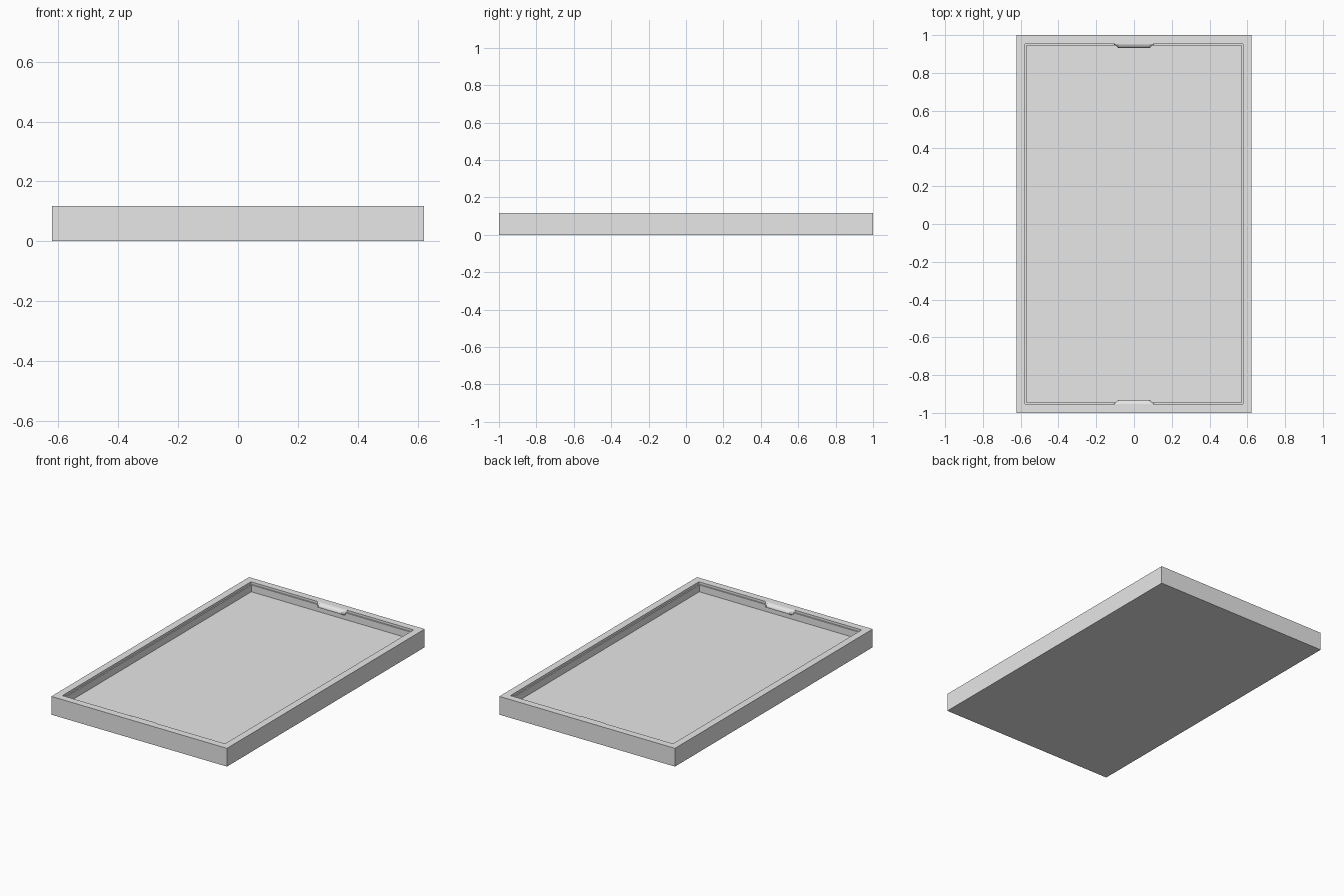
import bpy
import bmesh

if "Cube" in bpy.data.objects:
    bpy.data.objects.remove(bpy.data.objects["Cube"], do_unlink=True)

HALF_X, HALF_Y, TOP = 0.622, 1.0, 0.117
LEDGE_Z, FLOOR_Z = 0.102, 0.058
LIP, WALL = 0.046, 0.054      # rim width above and below the ledge

grey = bpy.data.materials.new("light_grey")
grey.use_nodes = True
grey.diffuse_color = (0.8, 0.8, 0.8, 1)
grey.node_tree.nodes["Principled BSDF"].inputs["Base Color"].default_value = grey.diffuse_color


def make_object(name, bm):
    bmesh.ops.recalc_face_normals(bm, faces=bm.faces)
    mesh = bpy.data.meshes.new(name)
    bm.to_mesh(mesh)
    bm.free()
    mesh.materials.append(grey)
    obj = bpy.data.objects.new(name, mesh)
    bpy.context.collection.objects.link(obj)
    return obj


def loft(bm, rings):
    """Skin a list of closed vertex rings and cap both ends."""
    loops = [[bm.verts.new(p) for p in ring] for ring in rings]
    for a, b in zip(loops, loops[1:]):
        for i in range(len(a)):
            j = (i + 1) % len(a)
            bm.faces.new((a[i], a[j], b[j], b[i]))
    bm.faces.new(loops[0])
    bm.faces.new(loops[-1])


# Tray: base, outer walls, rim, small ledge, inner walls and floor
def rectangle(inset, z):
    x, y = HALF_X - inset, HALF_Y - inset
    return [(-x, -y, z), (x, -y, z), (x, y, z), (-x, y, z)]


bm = bmesh.new()
loft(bm, [rectangle(*step) for step in (
    (0, 0), (0, TOP), (LIP, TOP), (LIP, LEDGE_Z), (WALL, LEDGE_Z), (WALL, FLOOR_Z))])
make_object("tray", bm)

# Snap tabs: rounded noses with tapered ends on the two short walls
NOSE = [(0, TOP), (0.010, 0.114), (0.018, 0.108), (0.023, 0.100),
        (0.023, 0.092), (0.008, 0.084), (0, 0.084)]


def snap_tab(name, side):
    wall_y = HALF_Y - LIP
    bm = bmesh.new()
    rings = []
    for x, reach in ((-0.105, 0.1), (-0.083, 1), (0.083, 1), (0.105, 0.1)):
        rings.append([(x, side * (wall_y - out * reach), z) for out, z in NOSE])
    loft(bm, rings)
    make_object(name, bm)


snap_tab("front_snap_tab", -1)
snap_tab("back_snap_tab", 1)
